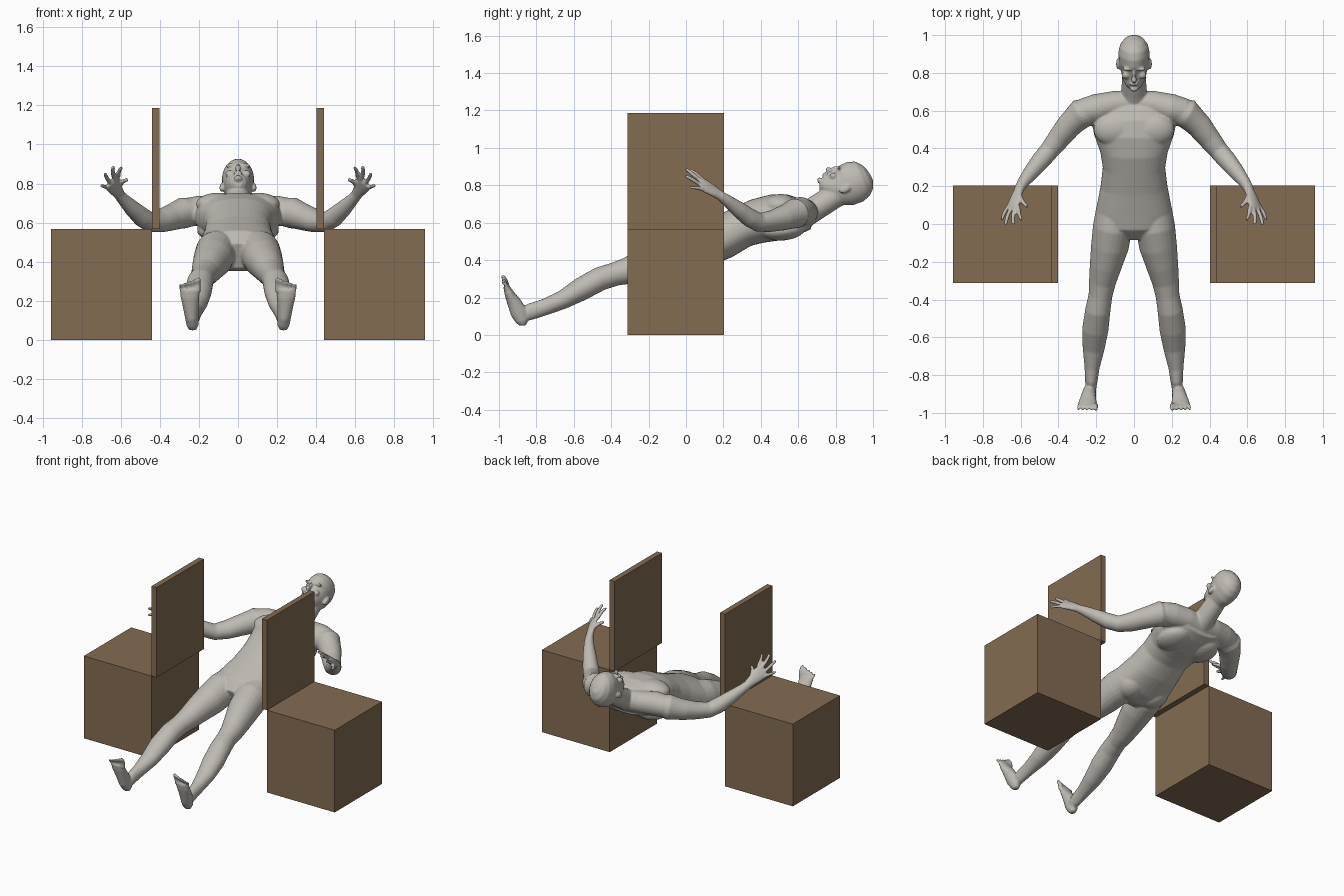
import bpy
import bmesh
from math import sin, cos, pi, copysign
from mathutils import Vector, Matrix

cube = bpy.data.objects.get("Cube")
if cube:
    bpy.data.objects.remove(cube, do_unlink=True)


def material(name, rgb):
    m = bpy.data.materials.new(name)
    m.use_nodes = True
    m.diffuse_color = (*rgb, 1)
    bsdf = next(n for n in m.node_tree.nodes if n.type == 'BSDF_PRINCIPLED')
    bsdf.inputs["Base Color"].default_value = (*rgb, 1)
    bsdf.inputs["Roughness"].default_value = 0.8
    return m


skin = material("skin", (0.52, 0.49, 0.45))
cloth = material("dark cloth", (0.052, 0.057, 0.078))
wood = material("brown board", (0.23, 0.15, 0.085))


def add_object(name, mesh, *mats):
    ob = bpy.data.objects.new(name, mesh)
    bpy.context.scene.collection.objects.link(ob)
    for m in mats:
        mesh.materials.append(m)
    return ob


def loft(bm, rings, side=1, ref=(1, 0, 0), power=2.0, n=24):
    """Closed tube through rings of (x, y, z, half width along ref, half depth)."""
    mid = [Vector(r[:3]) for r in rings]
    loops = []
    for i, r in enumerate(rings):
        t = (mid[min(i + 1, len(mid) - 1)] - mid[max(i - 1, 0)]).normalized()
        u = Vector(ref)
        u = (u - t * u.dot(t)).normalized()
        v = t.cross(u)
        loop = []
        for k in range(n):
            c, s = cos(2 * pi * k / n), sin(2 * pi * k / n)
            p = (mid[i] + u * copysign(abs(c) ** (2 / power), c) * r[3]
                 + v * copysign(abs(s) ** (2 / power), s) * r[4])
            p.x *= side
            loop.append(bm.verts.new(p))
        loops.append(loop)
    faces = [bm.faces.new(loops[0]), bm.faces.new(loops[-1])]
    for a, b in zip(loops, loops[1:]):
        faces += [bm.faces.new((a[k], a[(k + 1) % n], b[(k + 1) % n], b[k])) for k in range(n)]
    bmesh.ops.recalc_face_normals(bm, faces=faces)


def blob(bm, centre, radii, tilt=0.0, side=1):
    """Ellipsoid tilted about x."""
    m = (Matrix.Translation((centre[0] * side, centre[1], centre[2]))
         @ Matrix.Rotation(tilt, 4, 'X') @ Matrix.Diagonal((*radii, 1)))
    bmesh.ops.create_uvsphere(bm, u_segments=20, v_segments=12, radius=1, matrix=m)


def digit(bm, base, tip, radius, side, bend=(0, 0, 0)):
    """Finger or toe with a rounded end."""
    a, b = Vector(base), Vector(tip)
    rings = []
    for f, w in ((0, 1), (.35, 1.0), (.6, .92), (.9, .8), (1, .35)):
        p = a.lerp(b, f) + Vector(bend) * f * (1 - f) * 4
        rings.append((*p, radius * w, radius * w))
    loft(bm, rings, side, ref=(.8, 0, .6), n=10)


bm = bmesh.new()

# torso
loft(bm, [(0, -.06, .43, .09, .07), (0, 0, .455, .185, .11), (0, .08, .475, .2, .12),
          (0, .2, .525, .177, .118), (0, .3, .578, .165, .112), (0, .38, .608, .178, .12),
          (0, .475, .628, .212, .125), (0, .55, .635, .225, .115), (0, .61, .632, .21, .095),
          (0, .67, .63, .14, .065)], power=2.3, n=40)

# neck
loft(bm, [(0, .6, .62, .085, .07), (0, .7, .682, .068, .066), (0, .82, .76, .06, .066)])

# head, built in its own frame: a runs chin to crown, b runs back to face
HEAD, UP, FACE = Vector((0, .885, .805)), Vector((0, .864, .503)), Vector((0, -.503, .864))
TILT = .527


def on_head(x, a, b):
    return Vector((x, 0, 0)) + HEAD + UP * a + FACE * b


loft(bm, [(*on_head(0, a, b), w, d) for a, b, w, d in (
    (-.148, .085, .022, .022), (-.135, .075, .042, .042), (-.105, .052, .06, .066),
    (-.07, .022, .07, .096), (-.025, .01, .079, .113), (.025, .002, .083, .114),
    (.065, -.004, .075, .1), (.095, -.008, .053, .07), (.112, -.008, .02, .028))], n=32)
blob(bm, on_head(0, -.068, .126), (.015, .016, .019), TILT)
blob(bm, on_head(0, -.045, .118), (.009, .03, .014), TILT)
blob(bm, on_head(0, -.1, .115), (.024, .012, .012), TILT)
blob(bm, on_head(0, -.136, .104), (.022, .014, .016), TILT)

for s in (1, -1):
    # brows, cheeks, ears
    blob(bm, on_head(.033, -.012, .107), (.03, .009, .014), TILT, s)
    blob(bm, on_head(.042, -.062, .088), (.024, .02, .018), TILT, s)
    blob(bm, on_head(.084, -.045, -.004), (.011, .032, .02), TILT - .2, s)

    # chest muscles, shoulder yoke, shoulder blades, buttocks
    blob(bm, (.1, .5, .695), (.115, .09, .058), .1, s)
    loft(bm, [(0, .645, .645, .06, .07), (.1, .635, .655, .07, .072),
              (.2, .61, .66, .078, .078), (.27, .595, .655, .07, .07)], s, ref=(0, 1, 0))
    blob(bm, (.11, .52, .56), (.1, .12, .055), .1, s)
    blob(bm, (.09, .075, .435), (.098, .105, .088), .3, s)

    # leg
    loft(bm, [(.1, .08, .47, .1, .1), (.113, -.02, .448, .105, .11), (.128, -.12, .415, .1, .102),
              (.15, -.22, .378, .085, .088), (.168, -.31, .343, .071, .072),
              (.178, -.38, .325, .063, .063), (.192, -.46, .3, .067, .064),
              (.205, -.56, .245, .07, .062), (.214, -.66, .187, .058, .05),
              (.222, -.76, .147, .04, .044), (.226, -.83, .125, .033, .045),
              (.228, -.87, .105, .028, .035)], s)

    # foot and toes
    loft(bm, [(.232, -.872, .05, .018, .018), (.232, -.875, .075, .031, .036),
              (.237, -.893, .12, .035, .046), (.242, -.92, .175, .041, .037),
              (.246, -.947, .225, .049, .025), (.247, -.962, .262, .047, .016)], s)
    for i in range(5):
        x = .206 + .0205 * i
        digit(bm, (x, -.958, .245), (x - .004 + .003 * i, -.986, .317 - .009 * i),
              .0145 - (.003 if i else 0) - .0004 * i, s, bend=(0, .008, .006))

    # arm
    palm_axis = (-.64, 0, .77)
    loft(bm, [(.21, .6, .655, .07, .075), (.28, .585, .65, .08, .08), (.345, .52, .625, .066, .068),
              (.4, .45, .607, .055, .061), (.45, .387, .602, .05, .052), (.49, .34, .627, .05, .05),
              (.54, .28, .672, .042, .043), (.588, .218, .72, .031, .031),
              (.612, .18, .747, .027, .023)], s, ref=palm_axis)

    # hand
    loft(bm, [(.6, .2, .735, .026, .024), (.622, .15, .767, .036, .02),
              (.638, .105, .795, .046, .017), (.645, .08, .81, .042, .013)], s, ref=palm_axis)
    for base, tip, r in (((.612, .09, .832), (.592, .018, .885), .0115),
                         ((.632, .083, .82), (.637, -.004, .89), .012),
                         ((.652, .083, .8), (.68, -.008, .853), .0115),
                         ((.668, .09, .778), (.7, .018, .788), .0105),
                         ((.605, .15, .79), (.56, .088, .822), .0125)):
        digit(bm, base, tip, r, s, bend=(.006, -.003, .004))

# fuse the parts into one smooth skin
raw = bpy.data.meshes.new("figure_parts")
bm.to_mesh(raw)
bm.free()
source = add_object("figure_parts", raw)
remesh = source.modifiers.new("fuse", 'REMESH')
remesh.mode = 'VOXEL'
remesh.voxel_size = .006
smooth = source.modifiers.new("soften", 'SMOOTH')
smooth.factor = .5
smooth.iterations = 5
bpy.context.view_layer.update()
deps = bpy.context.evaluated_depsgraph_get()
skin_mesh = bpy.data.meshes.new_from_object(source.evaluated_get(deps))
skin_mesh.name = "figure"
bpy.data.objects.remove(source, do_unlink=True)

# cut the waistband and hem, then colour the shorts between them
bm = bmesh.new()
bm.from_mesh(skin_mesh)
waist = (Vector((0, .22, .5)), Vector((0, .95, .31)))
hem = (Vector((0, -.09, .5)), Vector((0, .94, .33)))
for point, normal in (waist, hem):
    bmesh.ops.bisect_plane(bm, geom=bm.verts[:] + bm.edges[:] + bm.faces[:],
                           plane_co=point, plane_no=normal)
for f in bm.faces:
    c = f.calc_center_median()
    inside = (c - waist[0]).dot(waist[1]) < 0 < (c - hem[0]).dot(hem[1])
    f.material_index = int(inside and abs(c.x) < .3)
    f.smooth = True
bm.to_mesh(skin_mesh)
bm.free()
skin_mesh.materials.clear()
add_object("reclining_figure", skin_mesh, skin, cloth)


# side blocks and upright boards
def box(name, lo, hi):
    b = bmesh.new()
    lo, hi = Vector(lo), Vector(hi)
    bmesh.ops.create_cube(b, size=1, matrix=Matrix.Translation((lo + hi) / 2)
                          @ Matrix.Diagonal((*(hi - lo), 1)))
    mesh = bpy.data.meshes.new(name)
    b.to_mesh(mesh)
    b.free()
    add_object(name, mesh, wood)


for label, s in (("left", 1), ("right", -1)):
    for part, x0, x1, z0, z1 in (("block", .44, .957, 0, .567), ("board", .402, .44, .567, 1.187)):
        a, b = sorted((x0 * s, x1 * s))
        box(f"{label}_{part}", (a, -.313, z0), (b, .203, z1))
